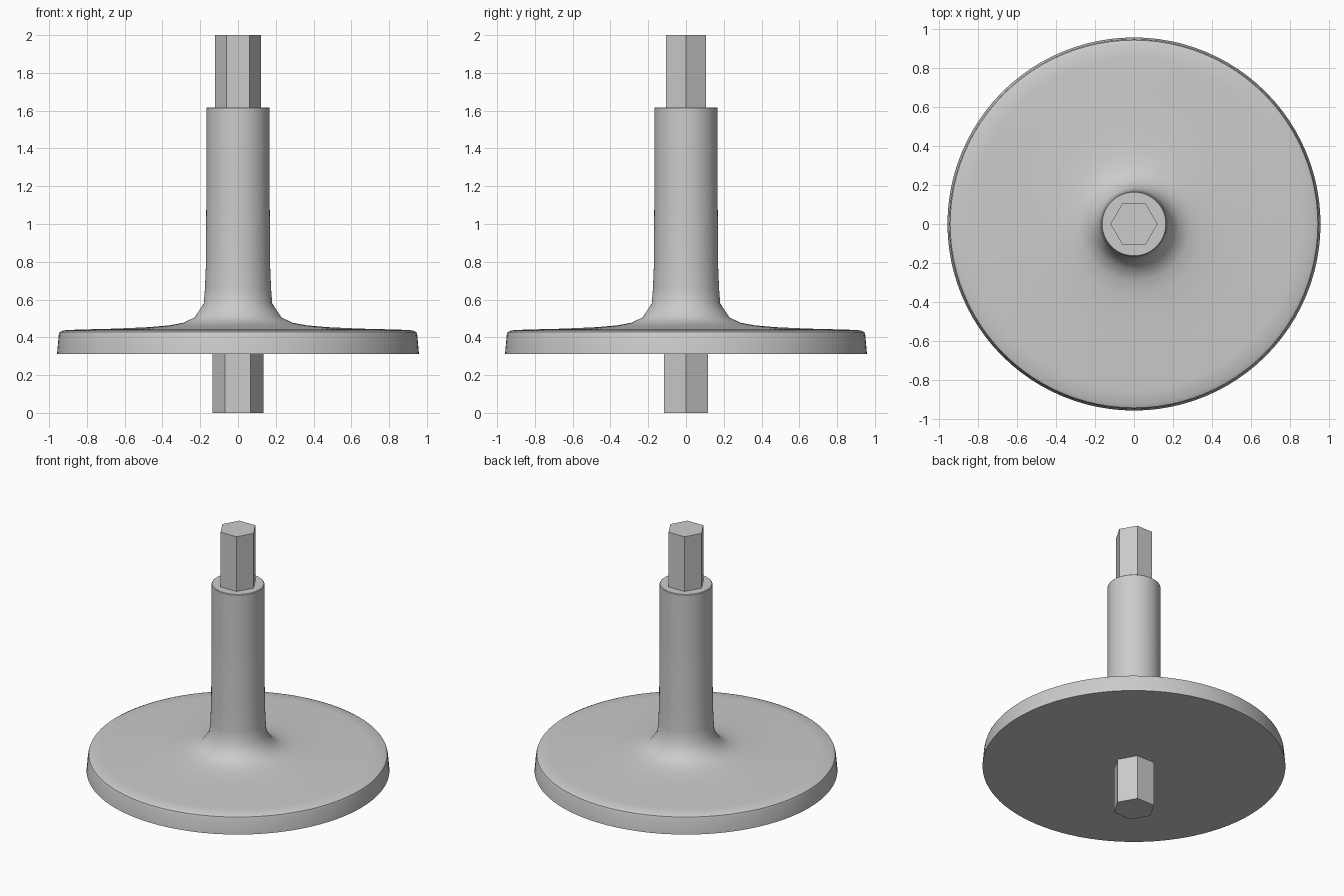
import bpy, bmesh, math

if "Cube" in bpy.data.objects:
    bpy.data.objects.remove(bpy.data.objects["Cube"])

grey = bpy.data.materials.new("plain grey")
grey.diffuse_color = (0.6, 0.6, 0.6, 1)
grey.use_nodes = True
grey.node_tree.nodes["Principled BSDF"].inputs["Base Color"].default_value = grey.diffuse_color


def finish(name, bm):
    bmesh.ops.recalc_face_normals(bm, faces=bm.faces)
    me = bpy.data.meshes.new(name)
    bm.to_mesh(me)
    bm.free()
    ob = bpy.data.objects.new(name, me)
    bpy.context.collection.objects.link(ob)
    me.materials.append(grey)
    return ob


def lathe(name, profile, sides):
    bm = bmesh.new()
    verts = [bm.verts.new((r, 0, z)) for r, z in profile]
    edges = [bm.edges.new(p) for p in zip(verts, verts[1:])]
    bmesh.ops.spin(bm, geom=verts + edges, cent=(0, 0, 0), axis=(0, 0, 1),
                   angle=math.tau, steps=sides, use_duplicate=False)
    bmesh.ops.remove_doubles(bm, verts=bm.verts, dist=1e-5)
    return finish(name, bm)


def hex_prism(name, radius, z0, z1):
    # corners point along x
    bm = bmesh.new()
    ring = [bm.verts.new((radius * math.cos(i * math.pi / 3),
                          radius * math.sin(i * math.pi / 3), z0)) for i in range(6)]
    base = bm.faces.new(ring)
    top = bmesh.ops.extrude_face_region(bm, geom=[base], use_keep_orig=True)["geom"]
    bmesh.ops.translate(bm, vec=(0, 0, z1 - z0),
                        verts=[g for g in top if isinstance(g, bmesh.types.BMVert)])
    return finish(name, bm)


# flat disc flowing through a fillet into the round shaft
body = lathe("disc_and_shaft", [
    (0, 0.312), (0.958, 0.312), (0.949, 0.413), (0.944, 0.428), (0.925, 0.437),
    (0.85, 0.441), (0.65, 0.446), (0.47, 0.454), (0.36, 0.464), (0.29, 0.477),
    (0.23, 0.505), (0.181, 0.58), (0.175, 0.66), (0.17, 0.78), (0.167, 1.24),
    (0.167, 1.614), (0.163, 1.618), (0, 1.618)], 96)

# hexagonal ends
hex_prism("top_hex_end", 0.121, 1.60, 2.0)
hex_prism("bottom_hex_end", 0.135, 0.0, 0.33)

# smooth shading on the turned part, keeping the rims sharp
bpy.ops.object.select_all(action='DESELECT')
body.select_set(True)
bpy.context.view_layer.objects.active = body
bpy.ops.object.shade_smooth_by_angle(angle=math.radians(40))
